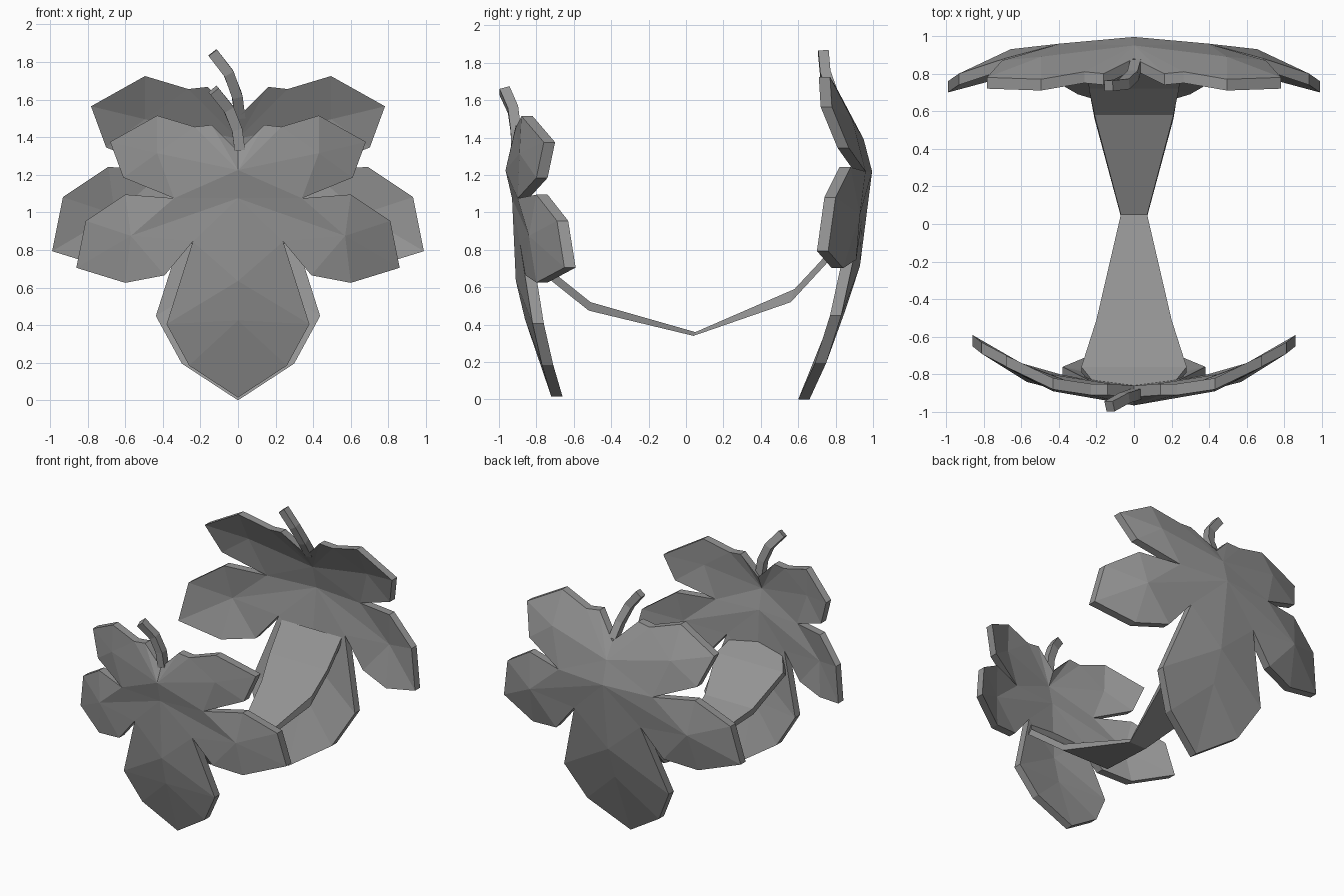
import bpy, bmesh
from mathutils import Vector

if "Cube" in bpy.data.objects:
    bpy.data.objects.remove(bpy.data.objects["Cube"])

grey = bpy.data.materials.new("leaf grey")
grey.diffuse_color = (0.3, 0.3, 0.3, 1)
grey.use_nodes = True
grey.node_tree.nodes["Principled BSDF"].inputs["Base Color"].default_value = grey.diffuse_color

# Half leaf: x, z, then depth for the front leaf and for the back leaf
HALF = [
    (0, 1.33, .92, .88), (.14, 1.47, .91, .80), (.23, 1.46, .91, .81),
    (.43, 1.52, .88, .77), (.68, 1.38, .76, .78), (.61, 1.19, .80, .87),
    (.34, 1.08, .90, .96), (.60, 1.10, .80, .88), (.81, .96, .69, .80),
    (.86, .71, .65, .76), (.60, .63, .80, .84), (.39, .67, .86, .91),
    (.24, .85, .89, .94), (.38, .41, .82, .83), (.26, .19, .77, .75),
    (0, .02, .72, .66),
    # inner ridge points
    (0, .64, .91, .93), (0, 1.08, .93, .995), (0, 1.23, .965, .95),
    (.43, 1.32, .89, .89), (.57, .88, .84, .93), (0, .43, .86, .85)]
RIM = 16
FACES = [(18, 0, 1), (18, 1, 2), (18, 2, 19), (19, 2, 3), (19, 3, 4), (19, 4, 5),
         (19, 5, 6), (18, 19, 6), (17, 18, 6), (6, 7, 20), (7, 8, 20), (8, 9, 20),
         (9, 10, 20), (10, 11, 20), (11, 12, 20), (12, 17, 20), (17, 6, 20),
         (17, 12, 16), (12, 13, 16), (16, 13, 21), (21, 13, 14), (21, 14, 15)]


def finish(bm, name):
    bmesh.ops.remove_doubles(bm, verts=bm.verts, dist=0.0005)
    bmesh.ops.recalc_face_normals(bm, faces=bm.faces)
    mesh = bpy.data.meshes.new(name)
    bm.to_mesh(mesh)
    bm.free()
    mesh.materials.append(grey)
    ob = bpy.data.objects.new(name, mesh)
    bpy.context.collection.objects.link(ob)
    return ob


def leaf(name, side, scale, column, thick=0.06):
    """Five-lobed curved leaf with a rim straight along y."""
    bm = bmesh.new()
    for mx in (1, -1):
        outer, inner = [], []
        for p in HALF:
            x, z, d = mx * p[0] * scale, (p[1] - .02) * scale, p[column]
            z += .015 if side < 0 else 0
            outer.append(bm.verts.new((x, side * d, z)))
            inner.append(bm.verts.new((x, side * (d - thick), z)))
        for f in FACES:
            bm.faces.new([outer[i] for i in f])
            bm.faces.new([inner[i] for i in reversed(f)])
        for i in range(RIM - 1):
            bm.faces.new((outer[i], outer[i + 1], inner[i + 1], inner[i]))
    return finish(bm, name)


def loft(name, rings):
    """Join four-cornered rings into a closed solid."""
    bm = bmesh.new()
    vs = [[bm.verts.new(c) for c in r] for r in rings]
    for a, b in zip(vs, vs[1:]):
        for i in range(4):
            j = (i + 1) % 4
            bm.faces.new((a[i], a[j], b[j], b[i]))
    bm.faces.new(vs[0])
    bm.faces.new(vs[-1])
    return finish(bm, name)


def stem(name, path, r=0.028):
    pts = [Vector(p) for p in path]
    rings = []
    for i, p in enumerate(pts):
        t = (pts[min(i + 1, len(pts) - 1)] - pts[max(i - 1, 0)]).normalized()
        u = t.cross(Vector((0, 1, 0))).normalized()
        v = t.cross(u)
        rings.append([p + u * a * r + v * b * r
                      for a, b in ((-1, -1), (1, -1), (1, 1), (-1, 1))])
    return loft(name, rings)


# Leaves
leaf("front_leaf", -1, 1.0, 2)
leaf("back_leaf", 1, 1.15, 3)

# Curved stems
stem("front_stem", [(.01, -.905, 1.33), (-.005, -.91, 1.44), (-.05, -.925, 1.55), (-.13, -.97, 1.65)])
stem("back_stem", [(.01, .85, 1.51), (-.005, .79, 1.62), (-.05, .745, 1.74), (-.135, .735, 1.85)])

# Strap joining the leaves: y, top z, bottom y, bottom z, half width
STRAP = [(-.86, .84, -.88, .82, .20), (-.76, .72, -.79, .69, .28),
         (-.51, .52, -.52, .475, .20), (.05, .36, .04, .34, .07),
         (.58, .59, .56, .52, .21), (.72, .74, .745, .72, .24),
         (.88, .93, .90, .91, .25)]
loft("strap", [[(-w, y, z), (w, y, z), (w, y2, z2), (-w, y2, z2)]
               for y, z, y2, z2, w in STRAP])
